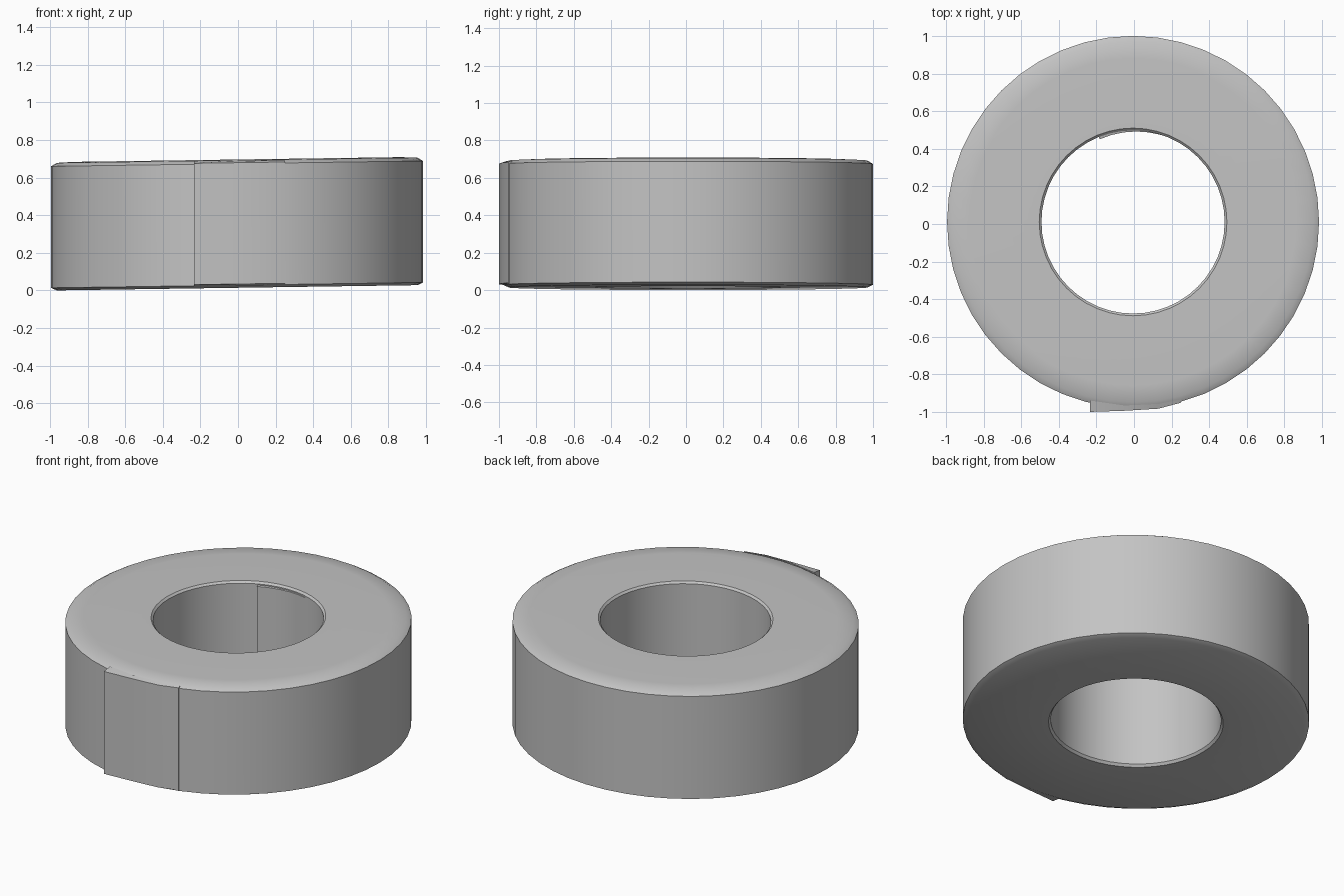
import bpy, bmesh, math

if "Cube" in bpy.data.objects:
    bpy.data.objects.remove(bpy.data.objects["Cube"])

grey = bpy.data.materials.new("tape_grey")
grey.diffuse_color = (0.55, 0.55, 0.55, 1)
grey.use_nodes = True
grey.node_tree.nodes["Principled BSDF"].inputs["Base Color"].default_value = grey.diffuse_color

CX, CY = -0.005, 0.011      # centre of the roll
R_OUT, R_IN = 0.989, 0.487


def lean(x, z):
    """The roll leans slightly: the right side sits higher."""
    return z + 0.0145 * x + 0.0145


def finish(name, bm):
    bmesh.ops.recalc_face_normals(bm, faces=bm.faces)
    mesh = bpy.data.meshes.new(name)
    bm.to_mesh(mesh)
    bm.free()
    mesh.materials.append(grey)
    obj = bpy.data.objects.new(name, mesh)
    bpy.context.collection.objects.link(obj)
    bpy.ops.object.select_all(action='DESELECT')
    obj.select_set(True)
    bpy.context.view_layer.objects.active = obj
    bpy.ops.object.shade_smooth_by_angle(angle=math.radians(30))
    return obj


def loft(name, sections, closed):
    """Join matching cross-sections, capping the ends when open."""
    bm = bmesh.new()
    rings = [[bm.verts.new(p) for p in s] for s in sections]
    n = len(rings[0])
    for i in range(len(rings) if closed else len(rings) - 1):
        a, b = rings[i], rings[(i + 1) % len(rings)]
        for j in range(n):
            k = (j + 1) % n
            bm.faces.new((a[j], a[k], b[k], b[j]))
    if not closed:
        bm.faces.new(rings[0])
        bm.faces.new(rings[-1])
    return finish(name, bm)


# Tape roll: a thick ring with softened rims
profile = [(R_IN, 0.015), (R_IN + 0.012, 0.0), (R_OUT - 0.03, 0.0), (R_OUT, 0.014),
           (R_OUT, 0.66), (R_OUT - 0.03, 0.678), (R_OUT - 0.12, 0.682),
           (R_IN + 0.012, 0.682), (R_IN, 0.67)]
SIDES = 48
ring = []
for i in range(SIDES):
    a = math.tau * i / SIDES
    section = []
    for r, z in profile:
        x, y = CX + r * math.cos(a), CY + r * math.sin(a)
        section.append((x, y, lean(x, z)))
    ring.append(section)
loft("tape_roll", ring, True)

# Loose tape end: a thin wedge lifting off the front of the roll
flap = []
for x, y in ((-0.235, -0.999), (-0.05, -0.993), (0.13, -0.982), (0.25, -0.95)):
    y_in = CY - math.sqrt((R_OUT - 0.012) ** 2 - (x - CX) ** 2)
    flap.append([(x, y, lean(x, 0.02)), (x, y, lean(x, 0.665)),
                 (x, y_in, lean(x, 0.674)), (x, y_in, lean(x, 0.012))])
loft("loose_tape_end", flap, False)

# Core overlap: a thin step on the inner wall at the back
step = []
for i in range(6):
    a = math.radians(112 - i * 8)
    t = 0.012 * (1 - i / 5) + 0.001
    pts = []
    for r, z in ((R_IN + 0.006, 0.03), (R_IN + 0.006, 0.665), (R_IN - t, 0.66), (R_IN - t, 0.035)):
        x, y = CX + r * math.cos(a), CY + r * math.sin(a)
        pts.append((x, y, lean(x, z)))
    step.append(pts)
loft("core_overlap", step, False)
